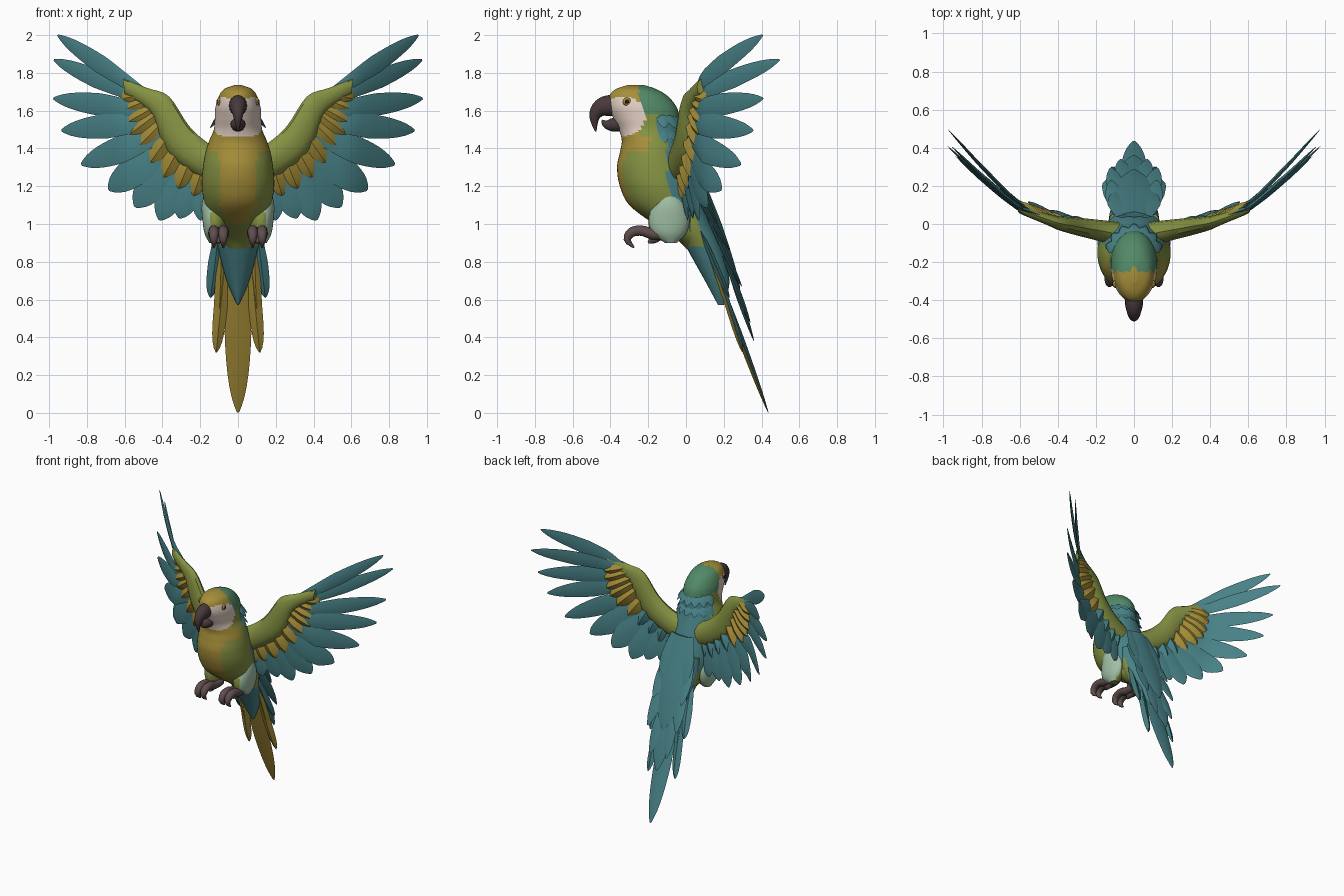
import bpy, math
from mathutils import Vector as V

if "Cube" in bpy.data.objects:
    bpy.data.objects.remove(bpy.data.objects["Cube"])

COLS = dict(teal=(.065, .225, .245), green=(.235, .285, .055), yellow=(.38, .27, .04),
            crown_green=(.085, .25, .135), face_white=(.76, .62, .54), mint=(.36, .53, .39),
            beak_dark=(.065, .042, .045), claw_brown=(.115, .075, .075), pupil_black=(.01, .01, .01))
NAMES = list(COLS)
MATS = []
for n, c in COLS.items():
    m = bpy.data.materials.new(n)
    m.diffuse_color = (*c, 1)
    m.use_nodes = True
    m.node_tree.nodes["Principled BSDF"].inputs["Base Color"].default_value = m.diffuse_color
    MATS.append(m)


def smooth(pts, n):
    """Catmull-Rom resampling of a list of tuples."""
    out, k = [], len(pts) - 1
    for i in range(n + 1):
        f = i / n * k
        j = min(int(f), k - 1)
        t = f - j
        p = [pts[max(0, min(k, j + d))] for d in (-1, 0, 1, 2)]
        out.append(tuple(.5 * (2 * b + (c - a) * t + (2 * a - 5 * b + 4 * c - d) * t * t
                               + (3 * b - a - 3 * c + d) * t ** 3) for a, b, c, d in zip(*p)))
    return out


def wing_y(x):
    """Backward sweep of the wing along its span."""
    k = [(0, -.06), (.15, -.03), (.4, .015), (.6, .085), (.7, .17), (.83, .29), (1, .46)]
    for (a, p), (b, q) in zip(k, k[1:]):
        if x <= b:
            return p + (q - p) * (x - a) / (b - a)
    return k[-1][1]


class Part:
    def __init__(self):
        self.v, self.f, self.m = [], [], []

    def skin(self, rings, mat):
        """Closed skin over rings; mat is a name or a rule(centre, normal)."""
        o, n = len(self.v), len(rings[0])
        for r in rings:
            self.v += [V(p) for p in r]
        fs = [(o + i * n + j, o + i * n + (j + 1) % n, o + (i + 1) * n + (j + 1) % n, o + (i + 1) * n + j)
              for i in range(len(rings) - 1) for j in range(n)]
        fs += [tuple(range(o + n - 1, o - 1, -1)), tuple(range(len(self.v) - n, len(self.v)))]
        mid = sum(self.v[o:], V()) / (len(self.v) - o)
        for f in fs:
            p = [self.v[i] for i in f]
            c = sum(p, V()) / len(p)
            nr = (p[2] - p[0]).cross(p[3] - p[1]).normalized()
            if nr.dot(c - mid) < 0:
                nr = -nr
            self.f.append(f)
            self.m.append(NAMES.index(mat if isinstance(mat, str) else mat(c, nr)))

    def feather(self, base, tip, w, th, front='teal', back='teal', k=4, nrm=(0, -1, 0), wing=False):
        """Ridged blade with a rounded tip."""
        b, d = V(base), V(tip) - V(base)
        nrm = V(nrm)
        nrm = (nrm - d * nrm.dot(d) / d.dot(d)).normalized()
        s = d.cross(nrm).normalized()
        rings = []
        for i in range(13):
            t = 1 - (1 - i / 12) ** 1.3
            p = (.55 + .45 * min(1, t * 2)) * max(.03, 1 - t ** k) ** .7
            c = b + d * t
            r = [c + s * w * p, c + nrm * th * p, c - s * w * p, c - nrm * th * p]
            rings.append([q + V((0, wing_y(q.x), 0)) for q in r] if wing else r)
        o = len(self.f)
        self.skin(rings, back)
        for i in range(12):
            self.m[o + 4 * i] = self.m[o + 4 * i + 1] = NAMES.index(front)

    def tube(self, path, mat, x=0, sx=1, n=10):
        """Tapered tube in the side plane; path of (y, z, radius)."""
        pts, rings = smooth(path, 14), []
        for i, (y, z, r) in enumerate(pts):
            a, c = pts[max(0, i - 1)], pts[min(14, i + 1)]
            d = V((0, c[0] - a[0], c[1] - a[1])).normalized()
            q = V((0, -d.z, d.y))
            rings.append([V((x, y, z)) + q * r * math.sin(t) + V((r * sx * math.cos(t), 0, 0))
                          for t in (2 * math.pi * j / n for j in range(n))])
        self.skin(rings, mat)

    def oval(self, rows, mat, x=0, n=48, steps=60):
        """Stack of level ellipses; rows of (z, front y, back y, half width)."""
        self.skin([[(x + w * math.cos(t), (a + b) / 2 + (b - a) / 2 * math.sin(t), z)
                    for t in (2 * math.pi * j / n for j in range(n))]
                   for z, a, b, w in smooth(rows, steps)], mat)

    def done(self, name, mirror=False, angle=40):
        me = bpy.data.meshes.new(name)
        me.from_pydata(self.v, [], self.f)
        for m in MATS:
            me.materials.append(m)
        me.polygons.foreach_set('material_index', self.m)
        ob = bpy.data.objects.new(name, me)
        bpy.context.collection.objects.link(ob)
        if mirror:
            ob.modifiers.new('mirror', 'MIRROR').use_mirror_merge = False
        bpy.context.view_layer.objects.active = ob
        bpy.ops.object.select_all(action='DESELECT')
        ob.select_set(True)
        bpy.ops.object.mode_set(mode='EDIT')
        bpy.ops.mesh.select_all(action='SELECT')
        bpy.ops.mesh.normals_make_consistent(inside=False)
        bpy.ops.object.mode_set(mode='OBJECT')
        bpy.ops.object.shade_smooth_by_angle(angle=math.radians(angle))


# body and head in one skin, coloured by region
def plumage(c, n):
    x, y, z = abs(c.x), c.y, c.z
    if z > 1.465:
        if ((y + .335) / .12) ** 2 + ((z - 1.57) / .105) ** 2 < 1:
            return 'face_white'
        if y < -.25:
            return 'yellow'
        if z < 1.58 and y < -.15:
            return 'green'
        return 'teal' if z < 1.56 else 'crown_green'
    if z > 1.385 and y < -.19:
        return 'yellow'
    if n.y > .25 and y > -.1:
        return 'teal'
    if n.y < 0 and z > 1.0 and x < min(.1, .04 + (z - 1) * .6):
        return 'yellow'
    return 'green'


p = Part()
p.oval([(.87, .0, .07, .05), (.92, -.05, .1, .1), (1.0, -.17, .1, .14), (1.1, -.3, .09, .175),
        (1.2, -.35, .06, .192), (1.3, -.365, .03, .186), (1.38, -.35, .0, .172), (1.44, -.34, -.02, .153),
        (1.5, -.355, -.03, .128), (1.56, -.385, -.035, .123), (1.62, -.41, -.05, .119),
        (1.68, -.405, -.1, .1), (1.715, -.37, -.16, .072), (1.735, -.31, -.22, .02)], plumage, steps=90)
p.done('body')

# nape tufts
p = Part()
for i in range(-3, 4):
    a = i * .42
    for z, l in ((1.58, .12), (1.51, .13)):
        b = V((.1 * math.sin(a), -.16 + .1 * math.cos(a), z))
        p.feather(b, b + V((.45 * l * math.sin(a), .5 * l * math.cos(a), -.6 * l)), .04, .012,
                  k=2, nrm=(-math.sin(a), -math.cos(a), 0))
p.done('nape_tufts')

# beak
p = Part()
p.tube([(-.36, 1.625, .055), (-.42, 1.625, .055), (-.463, 1.605, .043), (-.485, 1.56, .026),
        (-.478, 1.49, .004)], 'beak_dark', sx=.85, n=16)
p.done('upper_beak')
p = Part()
p.tube([(-.35, 1.53, .04), (-.39, 1.525, .036), (-.425, 1.53, .022), (-.445, 1.55, .004)], 'beak_dark', n=14)
p.done('lower_beak')

# eyes: olive iris and dark pupil
for nm, r, x, mat in (('iris', .022, .1, 'yellow'), ('pupil', .011, .109, 'pupil_black')):
    p = Part()
    p.oval([(1.648 + r * math.sin(t), -.313 - r * math.cos(t), -.313 + r * math.cos(t), .5 * r * math.cos(t))
            for t in (-1.5, -1, -.5, 0, .5, 1, 1.5)], mat, x=x, n=16, steps=12)
    p.done(nm, True)

# thighs, mint on the outside
p = Part()
p.oval([(.9, -.11, -.05, .03), (.95, -.18, .0, .055), (1.02, -.2, .02, .066), (1.1, -.18, .0, .07),
        (1.17, -.15, -.05, .05), (1.2, -.12, -.09, .01)],
       lambda c, n: 'mint' if n.x > .3 and c.y > -.19 else 'green', x=.122, n=32, steps=24)
p.done('thighs', True)

# clawed toes
p = Part()
for x in (.078, .128):
    p.tube([(-.1, .95, .03), (-.17, .945, .03), (-.235, .965, .029), (-.29, .955, .027), (-.31, .915, .02),
            (-.275, .875, .005)], 'claw_brown', x=x)
p.tube([(-.12, .95, .025), (-.17, .92, .024), (-.2, .9, .006)], 'claw_brown', x=.103)
p.done('toes', True)

# wing arm: lens sections between leading edge and lower edge
p = Part()
top = smooth([(.06, 1.38), (.16, 1.43), (.26, 1.52), (.365, 1.675), (.48, 1.72), (.61, 1.77)], 20)
low = smooth([(.08, 1.2), (.2, 1.25), (.34, 1.35), (.41, 1.46), (.46, 1.59), (.6, 1.69)], 20)
rings = []
for i, ((a, b), (c, d)) in enumerate(zip(top, low)):
    th = .065 - .045 * i / 20
    ring = []
    for j in range(12):
        t = 2 * math.pi * j / 12
        x = (a + c) / 2 + (a - c) / 2 * math.cos(t)
        ring.append((x, wing_y(x) - .01 + th * math.sin(t), (b + d) / 2 + (b - d) / 2 * math.cos(t)))
    rings.append(ring)
p.skin(rings, 'green')
p.done('wing_arm', True)

# yellow coverts, teal behind near the body
p = Part()
tips = smooth([(.17, 1.13), (.3, 1.18), (.44, 1.29), (.56, 1.43), (.61, 1.54), (.62, 1.66)], 9)
roots = smooth([(.12, 1.33), (.22, 1.38), (.32, 1.48), (.4, 1.57), (.44, 1.63), (.5, 1.69)], 9)
for i, ((a, b), (c, d)) in enumerate(zip(roots, tips)):
    p.feather((a, 0, b), (c, .01, d), .058, .036, 'yellow', 'yellow' if c > .42 else 'teal', wing=True)
p.done('wing_coverts', True)

# flight feathers: root x z, tip x z, half width, backward offset of the tip
p = Part()
for i, (a, b, c, d, w, off) in enumerate([
        (.5, 1.69, .955, 2.0, .05, -.01), (.5, 1.66, .975, 1.87, .052, .06), (.48, 1.6, .978, 1.665, .062, -.03),
        (.46, 1.54, .935, 1.495, .068, -.04), (.42, 1.47, .83, 1.315, .075, .0), (.37, 1.41, .685, 1.18, .085, .03),
        (.32, 1.38, .545, 1.09, .085, .05), (.27, 1.35, .415, 1.02, .08, .05), (.21, 1.32, .31, 1.03, .075, .04),
        (.15, 1.3, .2, 1.02, .065, .03)]):
    p.feather((a, .004 * (i % 2), b), (c, off, d), w, .016, k=4 if i < 5 else 5, wing=True)
p.done('flight_feathers', True)

# tail core with pointed underside
p = Part()
p.oval([(.57, .17, .2, .004), (.7, .1, .23, .06), (.88, .0, .19, .108), (1.0, -.06, .14, .13),
        (1.15, -.03, .08, .13)], lambda c, n: 'green' if c.z > .88 and n.y < .2 else 'teal', n=24, steps=24)
p.done('tail_core')

# tail feathers: yellow below, teal above
N = (0, -.93, -.36)
p = Part()
p.feather((0, .12, .85), (0, .435, .003), .074, .018, 'yellow', nrm=N)
p.feather((0, .05, 1.3), (0, .285, .66), .12, .03, k=3, nrm=N)
p.feather((0, .2, .85), (0, .36, .38), .08, .016, k=3, nrm=N)
p.done('tail_middle')
p = Part()
for base, tip, w, under, k in (
        ((.06, .12, .9), (.115, .3, .32), .036, 'yellow', 9), ((.085, .1, .92), (.105, .3, .35), .03, 'yellow', 7),
        ((.1, .07, .98), (.145, .23, .61), .036, 'teal', 8), ((.08, .05, 1.17), (.12, .23, .86), .055, 'teal', 3),
        ((.07, .12, 1.03), (.12, .295, .67), .055, 'teal', 3), ((.04, .2, .83), (.07, .34, .48), .05, 'teal', 3),
        ((.06, .04, 1.3), (.1, .17, .98), .065, 'teal', 3)):
    p.feather(base, tip, w, .016, under, k=k, nrm=N)
p.done('tail_sides', True)
